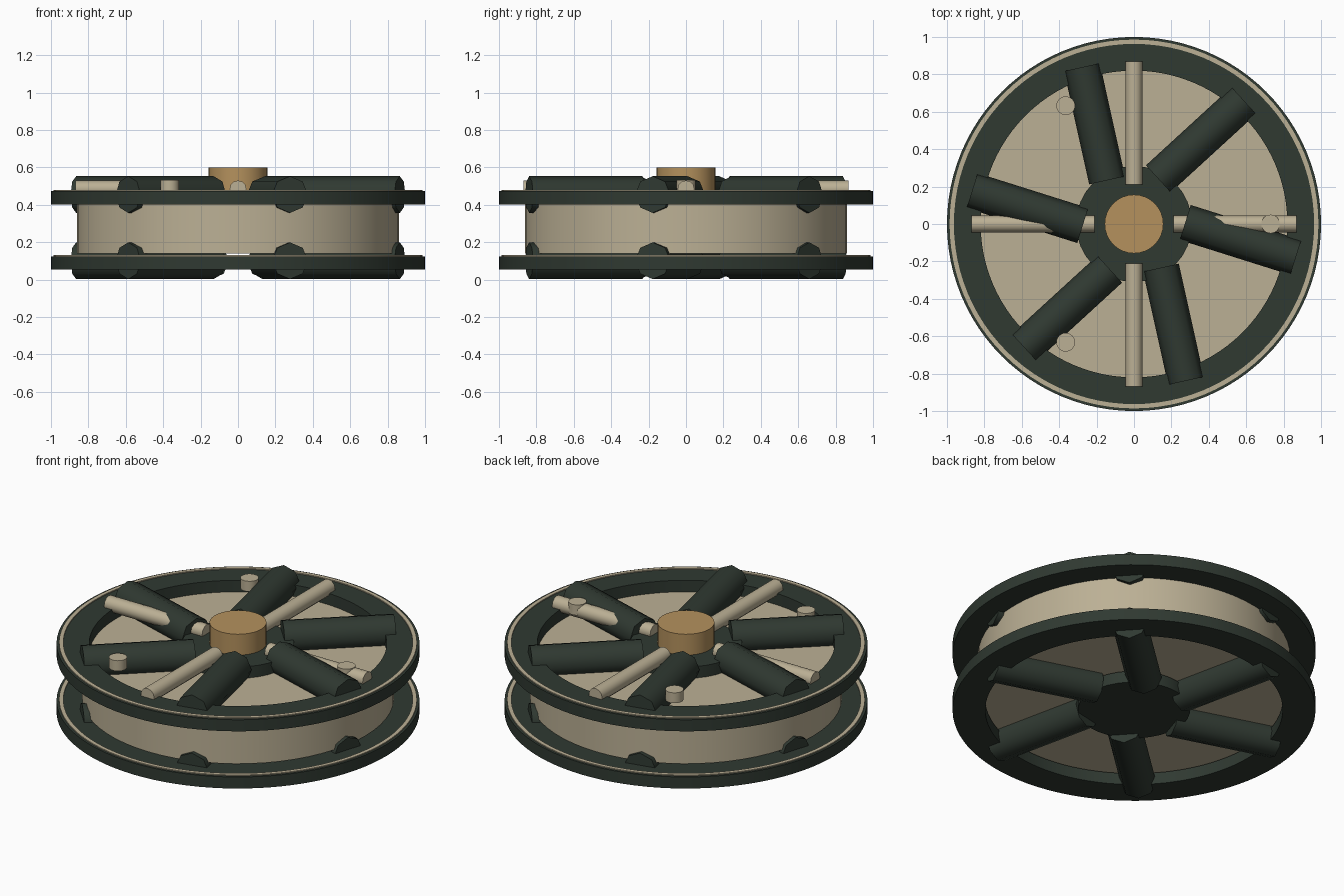
import bpy, bmesh
from math import radians, cos, sin, pi
from mathutils import Matrix, Vector

cube = bpy.data.objects.get("Cube")
if cube:
    bpy.data.objects.remove(cube, do_unlink=True)


def material(name, rgb):
    m = bpy.data.materials.new(name)
    m.use_nodes = True
    m.diffuse_color = (*rgb, 1)
    bsdf = next(n for n in m.node_tree.nodes if n.type == 'BSDF_PRINCIPLED')
    bsdf.inputs["Base Color"].default_value = (*rgb, 1)
    bsdf.inputs["Roughness"].default_value = 0.7
    return m


GREEN = material("dark green", (0.029, 0.041, 0.031))
CREAM = material("cream", (0.50, 0.435, 0.30))
GOLD = material("brass", (0.46, 0.285, 0.11))


def finish(bm, name, mat):
    bmesh.ops.recalc_face_normals(bm, faces=bm.faces)
    mesh = bpy.data.meshes.new(name)
    bm.to_mesh(mesh)
    bm.free()
    mesh.materials.append(mat)
    ob = bpy.data.objects.new(name, mesh)
    bpy.context.collection.objects.link(ob)
    bpy.ops.object.select_all(action='DESELECT')
    ob.select_set(True)
    bpy.context.view_layer.objects.active = ob
    bpy.ops.object.shade_smooth_by_angle(angle=radians(50))
    return ob


def disc(name, mat, r, z0, z1, x=0, y=0, sides=64):
    """Upright capped cylinder between two heights."""
    bm = bmesh.new()
    bmesh.ops.create_cone(bm, cap_ends=True, segments=sides, radius1=r, radius2=r,
                          depth=z1 - z0, matrix=Matrix.Translation((x, y, (z0 + z1) / 2)))
    return finish(bm, name, mat)


def ring(name, mat, inner, outer, z0, z1, sides=96):
    """Rectangular profile spun around the upright axis."""
    bm = bmesh.new()
    profile = [bm.verts.new((r, 0, z)) for r, z in
               ((inner, z0), (outer, z0), (outer, z1), (inner, z1))]
    edges = [bm.edges.new((profile[i], profile[(i + 1) % 4])) for i in range(4)]
    bmesh.ops.spin(bm, geom=profile + edges, cent=(0, 0, 0), axis=(0, 0, 1),
                   angle=2 * pi, steps=sides)
    bmesh.ops.remove_doubles(bm, verts=bm.verts, dist=1e-4)
    return finish(bm, name, mat)


def bar(name, mat, r, length, radius_pos, angle, heading, z, sides):
    """Lying bar centred at a polar position, pointing along a heading."""
    bm = bmesh.new()
    pos = Vector((radius_pos * cos(angle), radius_pos * sin(angle), z))
    matrix = (Matrix.Translation(pos) @ Matrix.Rotation(heading, 4, 'Z')
              @ Matrix.Rotation(pi / 2, 4, 'Y'))
    bmesh.ops.create_cone(bm, cap_ends=True, segments=sides, radius1=r, radius2=r,
                          depth=length, matrix=matrix)
    return finish(bm, name, mat)


# Central drum
disc("drum", CREAM, 0.86, 0.14, 0.402, sides=64)

# Two identical end plates: flange, trim, hub and six skewed spokes
for side, z in (("lower", 0.055), ("upper", 0.403)):
    ring(side + "_flange", GREEN, 0.82, 1.0, z, z + 0.07)
    ring(side + "_rim_trim", CREAM, 0.963, 0.986, z + 0.06, z + 0.076)
    disc(side + "_hub", GREEN, 0.31, z, z + 0.07, sides=32)
    for i in range(6):
        turn = i * pi / 3
        bar(f"{side}_spoke_{i + 1}", GREEN, 0.098, 0.62, 0.576,
            radians(51.5) + turn, radians(42.5) + turn, z + 0.046 + 0.006 * (side == "upper"), 8)

# Four thin rods on the top plate
for i in range(4):
    bar(f"rod_{i + 1}", CREAM, 0.045, 0.66, 0.54, i * pi / 2, i * pi / 2, 0.485, 12)

# Three small pegs
for i in range(3):
    a = i * 2 * pi / 3
    disc(f"peg_{i + 1}", CREAM, 0.05, 0.47, 0.533, 0.73 * cos(a), 0.73 * sin(a), 24)

# Axle cap
disc("axle_cap", GOLD, 0.157, 0.46, 0.6, sides=32)
